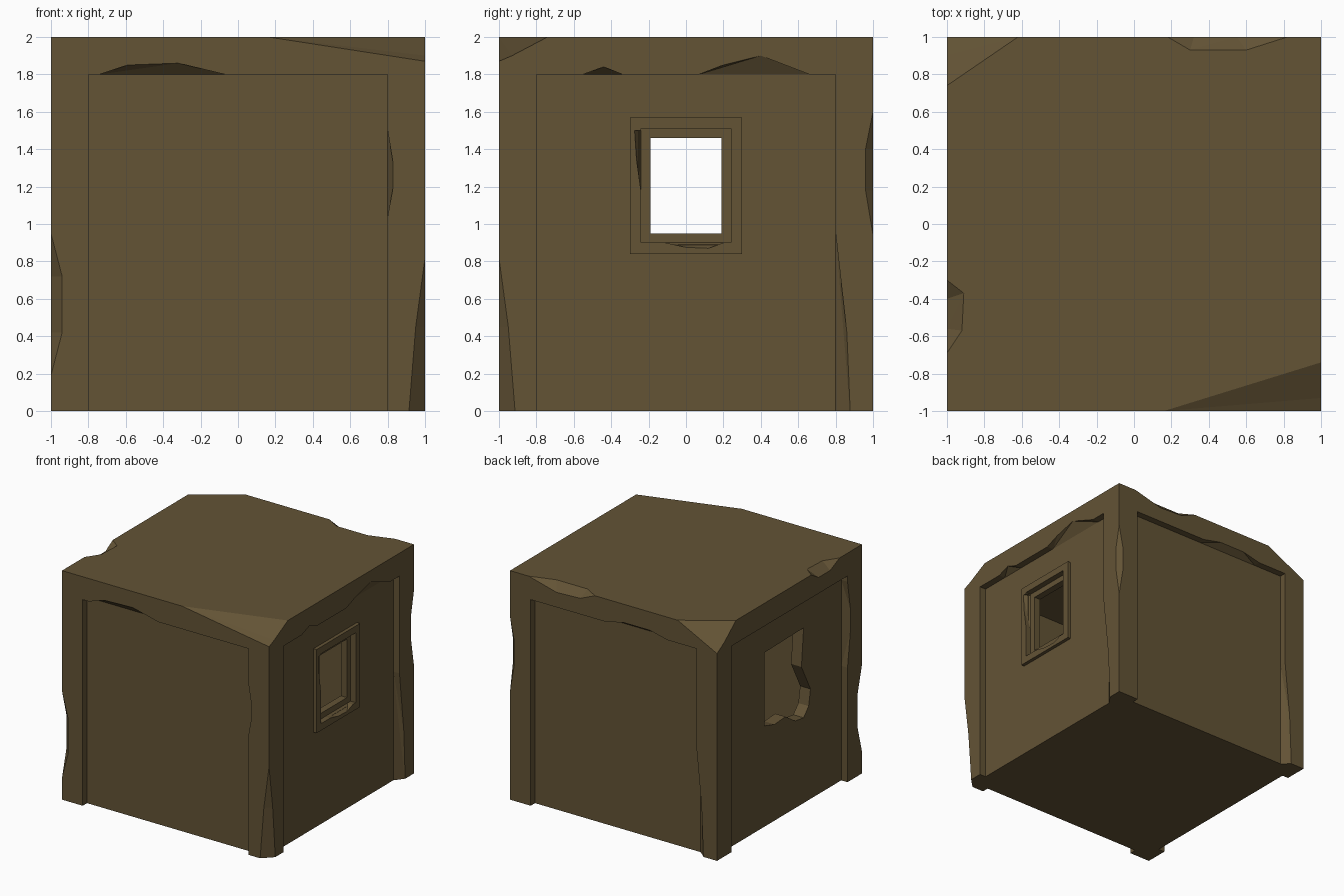
import bpy, bmesh
from mathutils import Vector

if "Cube" in bpy.data.objects:
    bpy.data.objects.remove(bpy.data.objects["Cube"])

mat = bpy.data.materials.new("worn_brown_clay")
mat.diffuse_color = (0.125, 0.087, 0.036, 1)
mat.use_nodes = True
mat.node_tree.nodes["Principled BSDF"].inputs["Base Color"].default_value = mat.diffuse_color


def make(name, bm):
    bmesh.ops.recalc_face_normals(bm, faces=bm.faces)
    me = bpy.data.meshes.new(name)
    bm.to_mesh(me)
    bm.free()
    me.materials.append(mat)
    ob = bpy.data.objects.new(name, me)
    bpy.context.collection.objects.link(ob)
    return ob


def box(name, lo, hi):
    bm = bmesh.new()
    bmesh.ops.create_cube(bm, size=1)
    for v in bm.verts:
        v.co = [lo[i] if v.co[i] < 0 else hi[i] for i in range(3)]
    return make(name, bm)


def cut(ob, cutter):
    """Subtract the cutter and remove it."""
    cutter.hide_render = True
    m = ob.modifiers.new("cut", 'BOOLEAN')
    m.operation, m.solver, m.object = 'DIFFERENCE', 'EXACT', cutter
    dg = bpy.context.evaluated_depsgraph_get()
    me = bpy.data.meshes.new_from_object(ob.evaluated_get(dg))
    ob.modifiers.clear()
    ob.data = me
    bpy.data.objects.remove(cutter)


def chip(ob, pts, out):
    """Knock a convex chip off: hull of the break points swept outward."""
    bm = bmesh.new()
    d = Vector(out) * 0.15
    for p in pts:
        bm.verts.new(p)
        bm.verts.new(Vector(p) + d)
    r = bmesh.ops.convex_hull(bm, input=bm.verts)
    junk = {g for g in r["geom_interior"] + r["geom_unused"] if isinstance(g, bmesh.types.BMVert)}
    bmesh.ops.delete(bm, geom=list(junk), context='VERTS')
    cut(ob, make("chip_cutter", bm))


# Main block, recessed wall panels between corner posts and lintel
body = box("block_walls", (-1, -1, 0), (1, 1, 2))
R = 0.94
for s in (-1, 1):
    a, b = sorted((s * R, s * 1.2))
    cut(body, box("recess_cutter", (a, -.8, -.2), (b, .8, 1.8)))
    cut(body, box("recess_cutter", (-.8, a, -.2), (.8, b, 1.8)))

# Hollow room
cut(body, box("room_cutter", (-.84, -.84, .1), (.84, .84, 1.8)))

# Window opening on the right, broken opening on the left
cut(body, box("window_cutter", (.7, -.25, .89), (1.2, .25, 1.52)))
hole = [(.26, 1.52), (-.28, 1.53), (-.25, 1.2), (-.375, .96), (-.35, .82),
        (-.28, .745), (-.167, .76), (-.03, .85), (.12, .84), (.26, .88)]
bm = bmesh.new()
f = bm.faces.new([bm.verts.new((-1.1, y, z)) for y, z in hole])
e = bmesh.ops.extrude_face_region(bm, geom=[f])
bmesh.ops.translate(bm, vec=(.4, 0, 0), verts=[g for g in e["geom"] if isinstance(g, bmesh.types.BMVert)])
cut(body, make("hole_cutter", bm))

# Broken roof corners
chip(body, [(.16, -1, 2), (.74, -1, 1.95), (1, -1, 1.87), (.92, -.88, 2), (1, -.74, 2), (1, -.93, 1.9)], (1, -1, 1))
chip(body, [(-1, .74, 2), (-.86, .91, 2), (-.62, 1, 2), (-1, 1, 1.81), (-1, .9, 1.87), (-.8, 1, 1.92)], (-1, 1, 1))
# Roof edge chips on the back and the left
chip(body, [(.18, 1, 2), (.3, .93, 2), (.6, .93, 2), (.82, 1, 2), (.32, 1, 1.94), (.55, 1, 1.93)], (0, 1, 1))
chip(body, [(-1, -.3, 2), (-.91, -.37, 2), (-.92, -.57, 2), (-1, -.69, 2), (-1, -.4, 1.94), (-1, -.56, 1.94)], (-1, 0, 1))


# Chips along the outer edges of the posts: (height, depth) pairs
def post_chip(sx, sy, prof):
    pts = []
    for z, d in prof:
        pts += [(sx * (1 - d), sy, z), (sx, sy * (1 - d), z)]
    chip(body, pts, (sx, sy, 0))


post_chip(-1, -1, [(.95, 0), (.72, .06), (.42, .06), (.19, 0)])
post_chip(1, 1, [(1.6, 0), (1.4, .04), (1.18, .04), (.94, 0)])
post_chip(1, -1, [(.82, 0), (.45, .05), (.2, .065), (-.05, .09)])


# Chips along inner edges of the panel frames; (along, across) on one face,
# fading to nothing at the back of the recess
def frame_chip(axis, s, edge, prof, vertical, ob=body, top=1.0, back=R):
    def at(h, z, depth):
        return (s * depth, h, z) if axis == 'x' else (h, s * depth, z)
    pts = []
    for t, c in prof:
        pts.append(at(c, t, top) if vertical else at(t, c, top))
        pts.append(at(edge, t, back) if vertical else at(t, edge, back))
    inward = -1 if max(c for _, c in prof) > edge else 1
    d = at(inward, 0, 1) if vertical else at(0, inward, 1)
    chip(ob, pts, [v * .5 for v in d])


frame_chip('y', -1, 1.8, [(-.74, 1.8), (-.59, 1.85), (-.32, 1.86), (-.07, 1.8)], False)
frame_chip('y', 1, 1.8, [(.08, 1.8), (-.1, 1.84), (-.35, 1.84), (-.52, 1.8)], False)
frame_chip('x', 1, 1.8, [(-.55, 1.8), (-.44, 1.84), (-.34, 1.8)], False)
frame_chip('x', 1, 1.8, [(.07, 1.8), (.2, 1.85), (.4, 1.9), (.66, 1.8)], False)
frame_chip('y', -1, .8, [(1.5, .8), (1.32, .83), (1.2, .83), (1.04, .8)], True)
frame_chip('x', 1, .8, [(.95, .8), (.42, .86), (-.05, .88)], True)
frame_chip('y', 1, -.8, [(.95, -.8), (.45, -.85), (-.05, -.87)], True)
frame_chip('x', -1, -.8, [(1.75, -.8), (1.5, -.84), (1.3, -.84), (1.0, -.8)], True)

# Raised window surround with small nicks
surround = box("window_surround", (.9, -.3, .84), (.97, .3, 1.57))
cut(surround, box("opening_cutter", (.5, -.24, .9), (1.2, .24, 1.51)))
frame_chip('x', 1, -.24, [(1.5, -.275), (1.35, -.265), (1.17, -.24)], True, surround, .97, .92)
frame_chip('x', 1, .9, [(-.11, .9), (0, .875), (.12, .87), (.2, .9)], False, surround, .97, .92)

# Inner sash set back in the opening
sash = box("window_sash", (.86, -.25, .89), (.92, .25, 1.52))
cut(sash, box("opening_cutter", (.5, -.19, .95), (1.2, .19, 1.46)))
